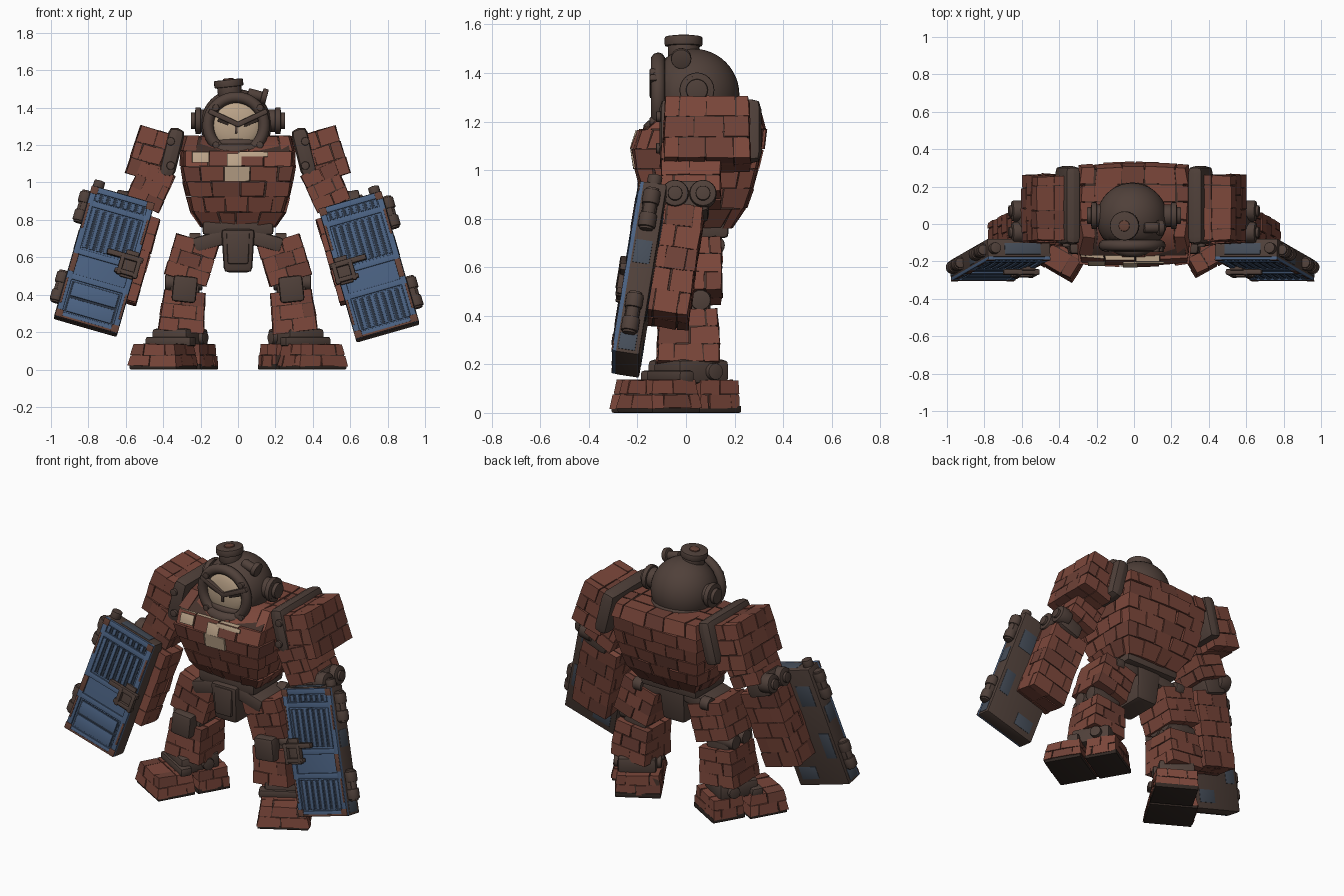
import bpy, bmesh, random
from math import radians, sqrt
from mathutils import Matrix, Vector, Euler

if "Cube" in bpy.data.objects:
    bpy.data.objects.remove(bpy.data.objects["Cube"])

random.seed(4)
COL = {"brick_red": (.20, .063, .043), "brick_brown": (.155, .052, .037), "dark_iron": (.08, .052, .042),
       "mortar": (.06, .032, .025), "cream_paint": (.50, .37, .25), "door_blue": (.07, .122, .225),
       "slot_navy": (.022, .032, .052), "rust": (.13, .055, .038), "black_brown": (.03, .02, .016),
       "worn_blue": (.06, .075, .10)}
MAT = {}
for n, c in COL.items():
    MAT[n] = bpy.data.materials.new(n)
    MAT[n].diffuse_color = (*c, 1)


def place(loc, rot=(0, 0, 0), s=1):
    """Matrix from place and degrees; s=-1 gives the mirrored side."""
    return Matrix.LocRotScale(Vector((loc[0] * s, loc[1], loc[2])),
                              Euler((radians(rot[0]), radians(rot[1] * s), radians(rot[2] * s))), None)


def finish(name, bm, mats, m, bevel=0, seg=2):
    if bevel:
        edges = [e for e in bm.edges if e.calc_face_angle(0) > .7]
        bmesh.ops.bevel(bm, geom=edges, offset=bevel, segments=seg, affect='EDGES', profile=.6)
    bmesh.ops.recalc_face_normals(bm, faces=bm.faces)
    bm.transform(m)
    me = bpy.data.meshes.new(name)
    bm.to_mesh(me)
    bm.free()
    for k in mats:
        me.materials.append(MAT[k])
    me.shade_smooth()
    me.set_sharp_from_angle(angle=radians(40))
    ob = bpy.data.objects.new(name, me)
    bpy.context.collection.objects.link(ob)
    return ob


def box(name, d, mat, m, bevel=.01, top=1):
    bm = bmesh.new()
    bmesh.ops.create_cube(bm, size=1)
    for v in bm.verts:
        k = top if v.co.z > 0 else 1
        v.co = Vector((v.co.x * d[0] * k, v.co.y * d[1] * k, v.co.z * d[2]))
    return finish(name, bm, [mat], m, bevel)


AX = {'X': Euler((0, radians(90), 0)), 'Y': Euler((radians(90), 0, 0)), 'Z': Euler((0, 0, 0))}


def cyl(name, r, h, mat, m, axis='Z', bevel=.008):
    bm = bmesh.new()
    bmesh.ops.create_cone(bm, cap_ends=True, segments=24, radius1=r, radius2=r, depth=h)
    return finish(name, bm, [mat], m @ AX[axis].to_matrix().to_4x4(), bevel)


def ring(name, R, r, mat, m, axis='Z'):
    bpy.ops.mesh.primitive_torus_add(major_radius=R, minor_radius=r, major_segments=40, minor_segments=10)
    ob = bpy.context.object
    ob.name = name
    ob.data.materials.append(MAT[mat])
    ob.data.transform(m @ AX[axis].to_matrix().to_4x4())
    ob.data.shade_smooth()


def bricks(name, secs, rows, nx, ny, m, rnd=.06, paint=None):
    """Running-bond masonry; secs = (z, half width, front y, back y)."""
    def at(u, v, z):
        for a, b in zip(secs, secs[1:]):
            if z <= b[0] + 1e-6:
                break
        t = (z - a[0]) / (b[0] - a[0])
        hx, yf, yb = (a[i] + (b[i] - a[i]) * t for i in (1, 2, 3))
        x, y = u * sqrt(1 - rnd * min(1, v * v)), v * sqrt(1 - rnd * min(1, u * u))
        return Vector((x * hx, (yf + yb) / 2 + y * (yb - yf) / 2, z))

    def cuts(n, odd):
        inner = [(i + .5) / n for i in range(n)] if odd else [i / n for i in range(1, n)]
        return [-1] + [2 * (t + random.uniform(-.12, .12) / n) - 1 for t in inner] + [1]

    def hexa(bm, us, vs, zs, jit):
        vv = [bm.verts.new(at(u, v, z) + Vector([random.uniform(-jit, jit) for _ in range(3)]))
              for z in zs for v in vs for u in us]
        return [bm.faces.new([vv[i] for i in f]) for f in
                ((0, 2, 3, 1), (4, 5, 7, 6), (0, 1, 5, 4), (2, 6, 7, 3), (0, 4, 6, 2), (1, 3, 7, 5))]
    bm, core = bmesh.new(), bmesh.new()
    z0, z1 = secs[0][0], secs[-1][0]
    gx, gy = .0022 / secs[0][1], .0045 / (secs[0][3] - secs[0][2])
    for r in range(rows):
        za, zb = (z0 + (z1 - z0) * k / rows for k in (r, r + 1))
        hexa(core, (-.95, .95), (-.95, .95), (max(za, z0 + .006), min(zb, z1 - .006)), 0)
        cx, cy = cuts(nx, r % 2), cuts(ny, (r + 1) % 2)
        for i in range(len(cx) - 1):
            for j in range(len(cy) - 1):
                if 0 < i < len(cx) - 2 and 0 < j < len(cy) - 2 and 0 < r < rows - 1:
                    continue
                k = random.uniform(.98, 1.025)
                fs = hexa(bm, (cx[i] * k + gx, cx[i + 1] * k - gx), (cy[j] * k + gy, cy[j + 1] * k - gy),
                          (za + .0015, zb - .0015), .003)
                base = 1 if random.random() < .2 else 0
                for f in fs:
                    f.material_index = base
                    if paint and paint(sum((w.co for w in f.verts), Vector()) / 4, j, r, fs.index(f)):
                        f.material_index = 2
    finish(name, bm, ["brick_red", "brick_brown", "cream_paint"], m, .010)
    finish(name + "_mortar", core, ["mortar"], m)


def block(name, d, rows, nx, ny, m, top=1):
    x, y, z = (q / 2 for q in d)
    bricks(name, [(-z, x, -y, y), (z, x * top, -y * top, y * top)], rows, nx, ny, m)


# torso with cream paint worn onto the chest bricks
def chest_paint(c, j, r, side):
    return j == 0 and ((r == 3 and abs(c.x) < .1) or (r == 4 and side == 1 and c.x < .2))


bricks("torso", [(.76, .20, -.11, .19), (.84, .255, -.16, .25), (.95, .285, -.20, .29),
                 (1.07, .31, -.235, .32), (1.168, .31, -.20, .33), (1.176, .31, -.10, .33),
                 (1.25, .29, -.08, .31)],
       6, 4, 4, place((0, 0, 0)), .12, chest_paint)
for x, z, w, h in ((-.20, 1.135, .09, .06), (-.02, 1.12, .08, .07), (.08, 1.15, .16, .025)):
    box("chest_paint", (w, .008, h), "cream_paint", place((x, -.224 + (z - 1.1) * .32, z), (-18, 0, 0)), .002)

# waist and pelvis
box("waist_band", (.38, .29, .09), "dark_iron", place((0, .03, .765)), .02)
box("pelvis", (.15, .25, .23), "dark_iron", place((0, 0, .635)), .025, 1.2)
box("pelvis_plate", (.11, .03, .17), "dark_iron", place((0, -.135, .65)), .012, 1.15)

# diving helmet, flattened in front for the face opening
H = (-.01, .03, 1.31)
bm = bmesh.new()
bmesh.ops.create_uvsphere(bm, u_segments=40, v_segments=24, radius=.19)
for v in bm.verts:
    v.co.y = max(v.co.y, -.12)
finish("helmet", bm, ["dark_iron"], place(H))
ring("collar_lower", .17, .04, "dark_iron", place((-.01, .03, 1.185), (6, 0, 0)))
ring("collar_upper", .16, .025, "dark_iron", place((-.01, .04, 1.225), (6, 0, 0)))
ring("face_ring", .15, .03, "dark_iron", place((-.01, -.115, 1.305)), 'Y')
bm = bmesh.new()
bmesh.ops.create_uvsphere(bm, u_segments=32, v_segments=16, radius=1,
                          matrix=Matrix.Diagonal((.135, .045, .135, 1)))
finish("face", bm, ["cream_paint"], place((-.01, -.09, 1.305)))
box("nose", (.014, .02, .045), "dark_iron", place((-.01, -.133, 1.285)), .004)
cyl("top_valve_base", .065, .06, "dark_iron", place((-.045, -.01, 1.495), (0, -6, 0)))
cyl("top_valve_cap", .078, .04, "dark_iron", place((-.05, -.01, 1.53), (0, -6, 0)))
cyl("top_valve_nut", .03, .02, "rust", place((-.052, -.01, 1.547), (0, -6, 0)))
cyl("pipe_stub", .028, .1, "dark_iron", place((.10, -.02, 1.465), (0, 15, 0)), 'X')
cyl("pipe_cap", .042, .03, "dark_iron", place((.14, -.02, 1.46), (0, 15, 0)), 'X')
for s in (-1, 1):
    box("brow", (.18, .03, .028), "dark_iron", place((.075, -.135, 1.345), (0, -25, 0), s), .008)
    box("eye_slit", (.09, .009, .018), "black_brown", place((.066, -.128, 1.318), (0, -22, 0), s), .002)
    cyl("side_port", .06, .08, "dark_iron", place((.19, .045, 1.33), s=s), 'X')
    cyl("side_port_rim", .072, .03, "dark_iron", place((.213, .045, 1.33), s=s), 'X')
    cyl("side_port_nut", .045, .03, "dark_iron", place((.237, .045, 1.33), s=s), 'X')
    for z in (1.2, 1.4):
        cyl("ring_bolt", .018, .03, "dark_iron", place((.118, -.135, z), s=s), 'Y', .005)

for s in (-1, 1):
    # shoulders and straps
    block("shoulder", (.21, .37, .27), 3, 2, 3, place((.465, .085, 1.15), (0, -17, 0), s), .95)
    box("shoulder_strap", (.09, .42, .27), "dark_iron", place((.355, .10, 1.16), (0, -14, 0), s), .042)
    for z in (1.09, 1.22):
        cyl("strap_bolt", .022, .02, "dark_iron", place((.36, -.113, z), s=s), 'Y', .005)
    # arms
    block("upper_arm", (.20, .25, .22), 3, 2, 2, place((.47, .02, .975), (0, -24, 0), s))
    box("elbow_core", (.16, .17, .14), "dark_iron", place((.55, .01, .87), (0, -20, 0), s), .03)
    for y in (-.045, .07):
        cyl("elbow_disc", .056, .08, "dark_iron", place((.615, y, .90), (0, -10, 0), s), 'X', .014)
        cyl("elbow_nut", .03, .02, "dark_iron", place((.66, y, .905), (0, -10, 0), s), 'X', .005)
    block("forearm", (.25, .19, .47), 5, 2, 2, place((.60, -.05, .605), (-8, -16, 0), s))
    # legs
    box("hip_bar", (.20, .25, .08), "dark_iron", place((.14, .01, .69), (0, 16, 0), s), .02)
    cyl("hip_disc", .04, .06, "dark_iron", place((.23, .12, .69), s=s), 'X')
    block("thigh", (.24, .26, .23), 3, 2, 2, place((.25, .02, .585), (0, -17, 0), s))
    box("knee_core", (.16, .18, .16), "dark_iron", place((.285, .01, .43), (0, -8, 0), s), .03)
    box("knee_cap", (.13, .08, .14), "dark_iron", place((.285, -.12, .43), (0, -6, 0), s), .02)
    for y in (-.04, .06):
        cyl("knee_disc", .042, .2, "dark_iron", place((.29, y, .465), s=s), 'X')
    block("shin", (.25, .27, .22), 3, 2, 2, place((.295, .01, .31), (0, -6, 0), s), .9)
    # feet, turned outward
    F = place((.34, -.055 if s < 0 else -.03, 0), (0, 0, 30), s)
    box("sole_toe", (.29, .23, .03), "black_brown", F @ place((.01 * s, -.1, .015)), .008)
    box("sole_heel", (.26, .2, .03), "black_brown", F @ place((-.01 * s, .13, .015)), .008)
    block("foot_toe", (.31, .25, .12), 2, 2, 2, F @ place((.01 * s, -.1, .077)), .85)
    block("foot_heel", (.27, .2, .12), 2, 2, 2, F @ place((-.01 * s, .13, .077)), .93)
    box("ankle", (.22, .24, .1), "dark_iron", F @ place((0, .06, .17)), .025)
    box("foot_strap", (.28, .07, .05), "dark_iron", F @ place((0, -.04, .15)), .015)
    cyl("ankle_disc", .035, .27, "dark_iron", F @ place((0, .1, .17)), 'X')

    # door shields
    D = place((.70, -.19, .55) if s > 0 else (.715, -.19, .58), (-9, -16, 0), s)

    def part(name, d, mat, x, y, z, bevel=.004):
        return box(name, d, mat, D @ place((x * s, y, z)), bevel)
    part("door_body", (.35, .1, .74), "dark_iron", 0, .005, 0, .01)
    part("door_panel", (.325, .008, .715), "door_blue", 0, -.045, 0, .002)
    for x in (-.157, .157):
        part("door_stile", (.032, .024, .735), "door_blue", x, -.047, 0)
    for z in (.35, .272, .005, -.135, -.35):
        part("door_rail", (.34, .022, .032), "door_blue", 0, -.047, z)
    slots = [(.311, .04), (.14, .22)] + ([(-.243, .17)] if s > 0 else [])
    for z, h in slots:
        for i in range(7):
            x = -.125 + i * .039
            part("door_slot", (.014, .004, h), "slot_navy", x, -.05, z, 0)
            part("door_slat", (.02, .014, h), "door_blue", x + .018, -.05, z, .004)
    if s < 0:
        part("low_panel_gap", (.27, .004, .17), "slot_navy", 0, -.048, -.243, 0)
        part("low_panel", (.25, .014, .075), "door_blue", 0, -.05, -.288)
        part("low_panel", (.25, .014, .075), "door_blue", 0, -.05, -.2)
    # rusted corners and edges
    for x in (-.155, .155):
        for z in (-.345, .345):
            part("rust_corner", (.04, .006, .04), "rust", x, -.058, z, .002)
        for z in (-.22, .2):
            part("rust_edge", (.012, .006, .14), "rust", x * 1.06, -.058, z, .002)
    part("rust_streak", (.03, .005, .1), "rust", .155, -.058, -.06, .002)
    part("rust_bottom", (.28, .005, .012), "rust", 0, -.057, -.36, .002)
    # latch
    part("latch_plate", (.07, .02, .15), "dark_iron", -.135, -.06, .01)
    part("latch_bar", (.2, .03, .03), "dark_iron", -.1, -.075, .045, .008)
    part("latch_bar_low", (.13, .03, .026), "dark_iron", -.13, -.075, -.04, .008)
    for x in (-.18, -.09):
        part("latch_loop", (.024, .03, .12), "dark_iron", x, -.078, 0, .008)
    # hinges on the outer edge
    for z in (.25, -.2):
        part("hinge_leaf", (.06, .06, .1), "dark_iron", .175, 0, z, .01)
        cyl("hinge_pin", .028, .18, "dark_iron", D @ place((.19 * s, 0, z)))
        for dz in (-.05, .05):
            cyl("hinge_knuckle", .036, .06, "dark_iron", D @ place((.19 * s, 0, z + dz)))
    cyl("door_top_knob", .03, .05, "dark_iron", D @ place((.14 * s, 0, .385)))
    # leftover blue paint on the edges and back
    for x, z, w, h in ((.09, .2, .1, .13), (-.08, -.29, .12, .08), (.12, -.12, .07, .16)):
        part("blue_paint_back", (w, .006, h), "worn_blue", x, .054, z, .002)
    part("blue_paint_top", (.2, .06, .006), "worn_blue", -.02, 0, .369, .002)
    for z, h in ((.07, .1), (-.32, .07)):
        part("blue_paint_side", (.006, .07, h), "worn_blue", .174, 0, z, .002)

for m in bpy.data.materials:
    if m.users and not m.is_grease_pencil:
        m.use_nodes = True
        m.node_tree.nodes["Principled BSDF"].inputs["Base Color"].default_value = m.diffuse_color
